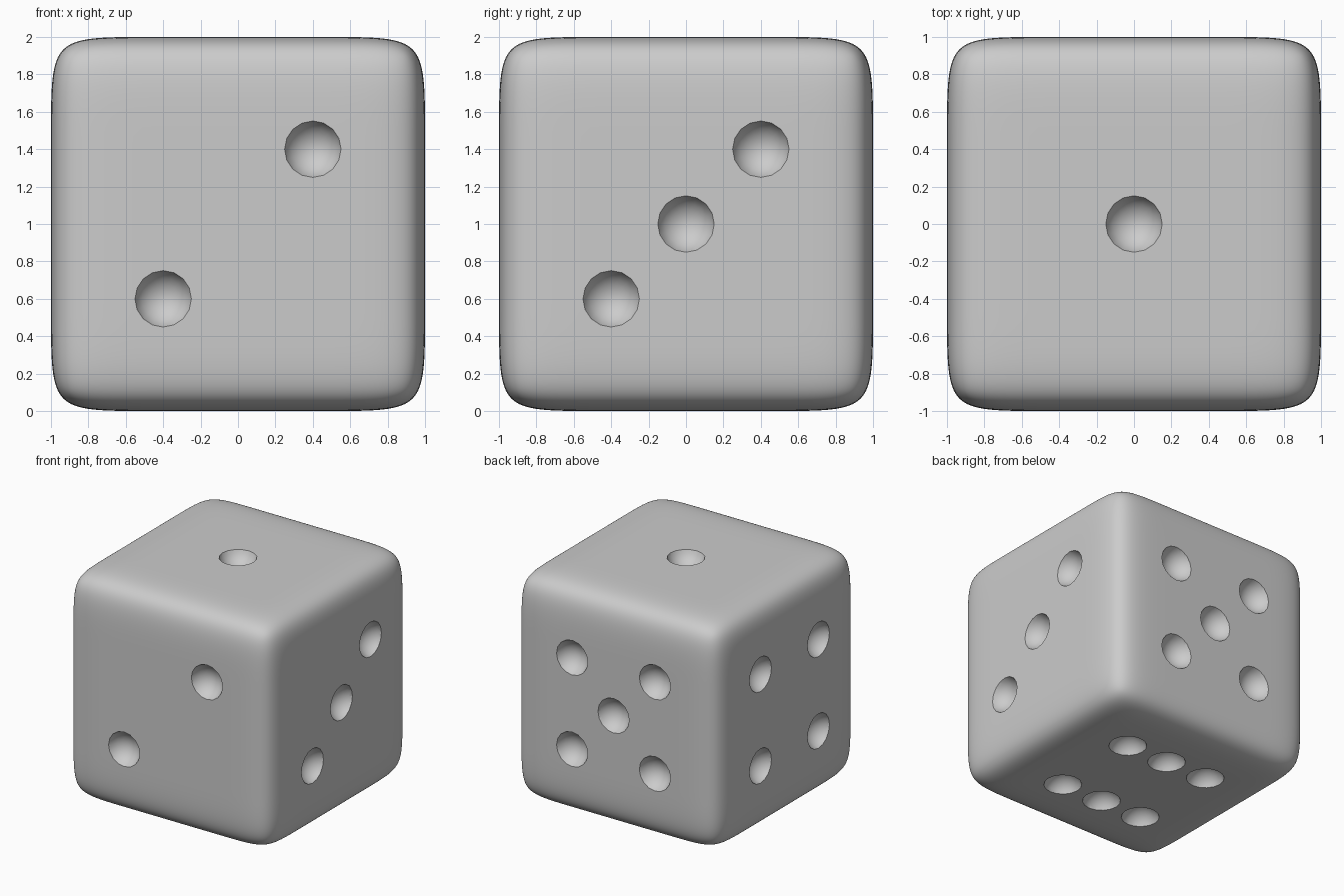
import bpy, bmesh
from mathutils import Vector

if "Cube" in bpy.data.objects:
    bpy.data.objects.remove(bpy.data.objects["Cube"])

LOOP = 0.60    # support loop position that sets the edge rounding
SPOT = 0.40    # pip spacing
RADIUS = 0.16
OFFSET = 0.05   # pip sphere centre above the face


def make_object(name, bm):
    mesh = bpy.data.meshes.new(name)
    bm.to_mesh(mesh)
    bm.free()
    obj = bpy.data.objects.new(name, mesh)
    bpy.context.collection.objects.link(obj)
    return obj


# Rounded cube: support loops near the edges, smoothed by subdivision
bm = bmesh.new()
bmesh.ops.create_cube(bm, size=2)
bmesh.ops.subdivide_edges(bm, edges=bm.edges[:], cuts=2, use_grid_fill=True)
for v in bm.verts:
    v.co = [c if abs(c) > 0.9 else (LOOP if c > 0 else -LOOP) for c in v.co]
    v.co.z += 1
die = make_object("die_body", bm)
sub = die.modifiers.new("round", 'SUBSURF')
sub.levels = sub.render_levels = 4

# Pip layouts on each face: normal, two in-face axes, grid positions
X, Y, Z = Vector((1, 0, 0)), Vector((0, 1, 0)), Vector((0, 0, 1))
corners = [(-1, -1), (1, 1), (-1, 1), (1, -1)]
faces = [
    (Z, X, Y, [(0, 0)]),
    (-Y, X, Z, corners[:2]),
    (X, Y, Z, corners[:2] + [(0, 0)]),
    (-X, Y, Z, corners),
    (Y, X, Z, corners + [(0, 0)]),
    (-Z, X, Y, corners + [(0, -1), (0, 1)]),
]

# Pip cutters: one sphere per pip, poles along the face normal
bm = bmesh.new()
for n, u, w, spots in faces:
    turn = Z.rotation_difference(n).to_matrix().to_4x4()
    for a, b in spots:
        made = bmesh.ops.create_uvsphere(bm, u_segments=16, v_segments=12, radius=RADIUS, matrix=turn)
        bmesh.ops.translate(bm, verts=made["verts"],
                            vec=Z + n * (1 + OFFSET) + (u * a + w * b) * SPOT)
cutter = make_object("pip_cutter", bm)
cutter.hide_render = True
cutter.hide_set(True)

cut = die.modifiers.new("pips", 'BOOLEAN')
cut.operation = 'DIFFERENCE'
cut.solver = 'EXACT'
cut.object = cutter

# Bake the cut and smooth everything except the pip rims
bpy.context.view_layer.objects.active = die
die.select_set(True)
for m in ("round", "pips"):
    bpy.ops.object.modifier_apply(modifier=m)
bpy.data.objects.remove(cutter)
bpy.ops.object.shade_smooth_by_angle(angle=0.6)
